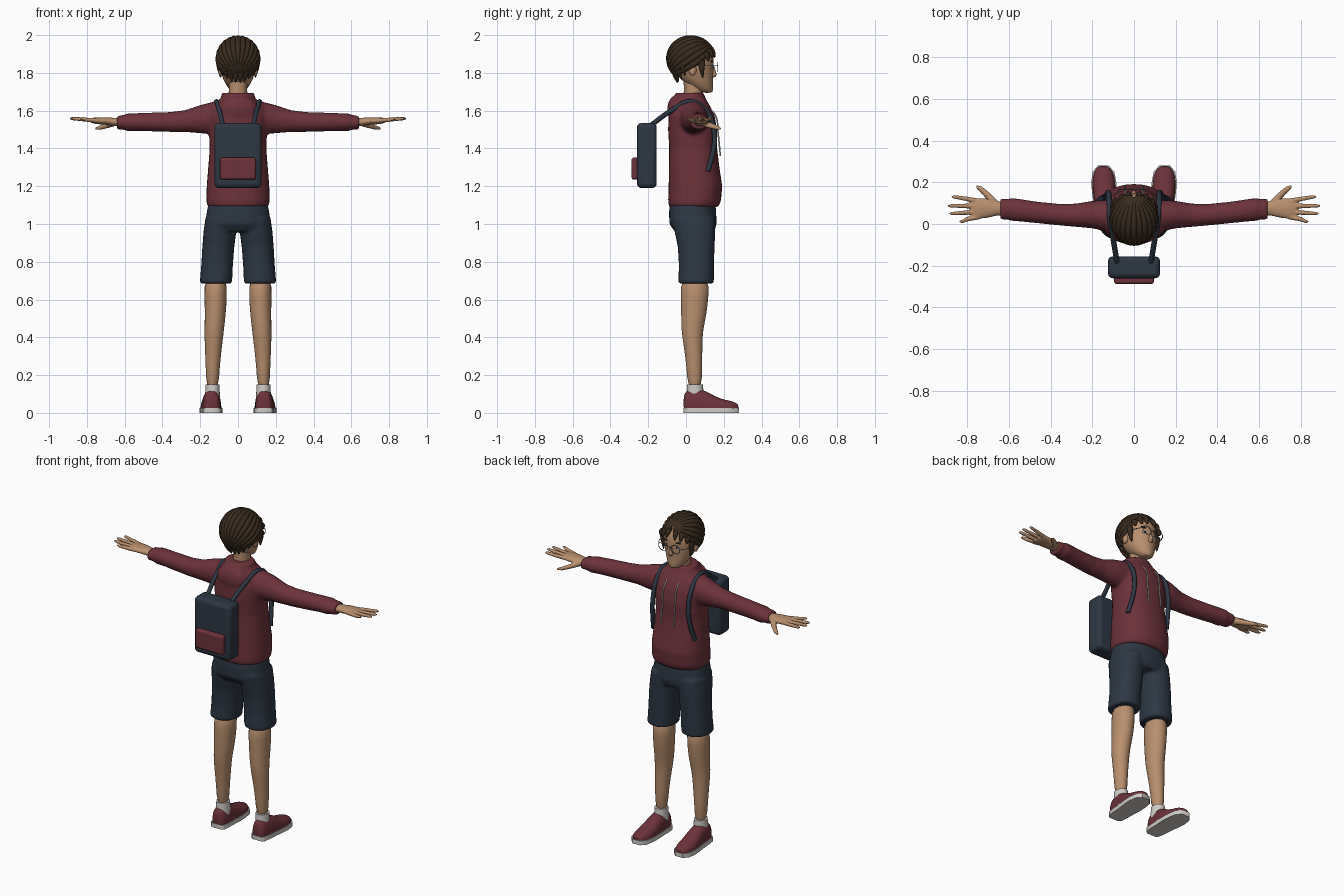
import bpy, bmesh, math
from mathutils import Matrix, Vector

if "Cube" in bpy.data.objects:
    bpy.data.objects.remove(bpy.data.objects["Cube"])


def mat(name, rgb):
    m = bpy.data.materials.new(name)
    m.diffuse_color = (*rgb, 1)
    m.use_nodes = True
    m.node_tree.nodes["Principled BSDF"].inputs["Base Color"].default_value = m.diffuse_color
    return m


RED = mat("dark red cloth", (0.15, 0.032, 0.043))
NAVY = mat("navy cloth", (0.026, 0.038, 0.056))
SKIN = mat("skin", (0.48, 0.275, 0.155))
HAIR = mat("brown hair", (0.04, 0.024, 0.013))
WHITE = mat("off white", (0.62, 0.6, 0.57))
GREY = mat("grey metal", (0.2, 0.2, 0.21))
BLACK = mat("near black", (0.012, 0.01, 0.01))
LIP = mat("lip", (0.32, 0.13, 0.09))


def loft(bm, rings, axis="z", n=20, p=2.0, floor=None, sx=1):
    """Skin through elliptical rings (x, y, z, a, b), capped at both ends."""
    u, v = {"z": (0, 1), "y": (0, 2), "x": (1, 2)}[axis]
    prev = None
    for i, (x, y, z, a, b) in enumerate(rings):
        ring = []
        for k in range(n):
            t = 2 * math.pi * k / n
            c, s = math.cos(t), math.sin(t)
            co = [x, y, z]
            co[u] += a * math.copysign(abs(c) ** (2 / p), c)
            co[v] += b * math.copysign(abs(s) ** (2 / p), s)
            if floor is not None:
                co[2] = max(co[2], floor)
            co[0] *= sx
            ring.append(bm.verts.new(co))
        if prev:
            for k in range(n):
                j = (k + 1) % n
                bm.faces.new((prev[k], prev[j], ring[j], ring[k]))
        if i in (0, len(rings) - 1):
            bm.faces.new(ring)
        prev = ring


def ball(bm, loc, size):
    m = Matrix.Translation(loc) @ Matrix.Diagonal((*size, 1))
    bmesh.ops.create_uvsphere(bm, u_segments=16, v_segments=10, radius=1, matrix=m)


def finish(name, bm, material, mirror=False, sub=0, voxel=0, smooth=0, angle=50):
    bmesh.ops.recalc_face_normals(bm, faces=bm.faces)
    me = bpy.data.meshes.new(name)
    bm.to_mesh(me)
    bm.free()
    ob = bpy.data.objects.new(name, me)
    bpy.context.collection.objects.link(ob)
    me.materials.append(material)
    bpy.ops.object.select_all(action="DESELECT")
    ob.select_set(True)
    bpy.context.view_layer.objects.active = ob
    bpy.ops.object.shade_smooth_by_angle(angle=math.radians(angle))
    if sub:
        ob.modifiers.new("round", "SUBSURF").levels = sub
        ob.modifiers["round"].render_levels = sub
    if voxel:
        r = ob.modifiers.new("merge", "REMESH")
        r.mode, r.voxel_size, r.use_smooth_shade = "VOXEL", voxel, True
        s = ob.modifiers.new("soften", "SMOOTH")
        s.factor, s.iterations = 0.5, smooth
    if mirror:
        ob.modifiers.new("mirror", "MIRROR").use_mirror_merge = False
    return ob


def part(name, rings, material, axis="z", n=20, p=2.0, floor=None, **kw):
    bm = bmesh.new()
    loft(bm, rings, axis, n, p, floor)
    return finish(name, bm, material, **kw)


def cord(name, pts, radius, material, cyclic=False):
    """Round cord along a smooth path, with a mirrored twin."""
    cu = bpy.data.curves.new(name, "CURVE")
    cu.dimensions, cu.bevel_depth, cu.bevel_resolution = "3D", radius, 2
    cu.resolution_u, cu.use_fill_caps = 6, True
    sp = cu.splines.new("BEZIER")
    sp.bezier_points.add(len(pts) - 1)
    sp.use_cyclic_u = cyclic
    for bp, co in zip(sp.bezier_points, pts):
        bp.co = co
        bp.handle_left_type = bp.handle_right_type = "AUTO"
    ob = bpy.data.objects.new(name, cu)
    bpy.context.collection.objects.link(ob)
    bpy.ops.object.select_all(action="DESELECT")
    ob.select_set(True)
    bpy.context.view_layer.objects.active = ob
    cu.materials.append(material)
    bpy.ops.object.convert(target="MESH")
    ob = bpy.context.object
    bpy.ops.object.shade_smooth_by_angle(angle=math.radians(50))
    ob.modifiers.new("mirror", "MIRROR")


def block(name, lo, hi, bevel, material):
    bm = bmesh.new()
    lo, hi = Vector(lo), Vector(hi)
    bmesh.ops.create_cube(bm, size=1, matrix=Matrix.Translation((lo + hi) / 2) @ Matrix.Diagonal((*(hi - lo), 1)))
    ob = finish(name, bm, material)
    b = ob.modifiers.new("bevel", "BEVEL")
    b.width, b.segments = bevel, 3


# Hoodie: torso, collar, hood and sleeves merged into one soft surface
bm = bmesh.new()
loft(bm, [(0, .04, 1.09, .16, .13), (0, .045, 1.12, .168, .14), (0, .05, 1.2, .166, .142),
          (0, .043, 1.3, .158, .134), (0, .038, 1.4, .15, .127), (0, .035, 1.5, .155, .13),
          (0, .03, 1.57, .16, .122), (0, .025, 1.62, .14, .105), (0, .022, 1.66, .095, .085),
          (0, .022, 1.69, .078, .07)], n=28, p=2.3)
loft(bm, [(0, .022, 1.61, .1, .09), (0, .022, 1.65, .098, .085), (0, .02, 1.695, .085, .075)], n=24)
ball(bm, (0, -.055, 1.605), (.105, .045, .075))
for s in (1, -1):
    loft(bm, [(.06, .03, 1.565, .085, .1), (.14, .04, 1.56, .075, .085), (.2, .045, 1.555, .066, .075),
              (.28, .042, 1.545, .056, .058), (.36, .045, 1.54, .052, .053), (.46, .055, 1.54, .052, .05),
              (.54, .065, 1.54, .054, .047), (.585, .07, 1.538, .056, .047), (.6, .07, 1.538, .05, .04),
              (.64, .072, 1.537, .052, .036)], "x", sx=s)
finish("hoodie", bm, RED, voxel=.009, smooth=5)

# Shorts: hips and two wide legs merged
bm = bmesh.new()
loft(bm, [(0, .035, 1.12, .155, .12), (0, .035, 1.06, .166, .125), (0, .037, 1.0, .172, .125),
          (0, .045, .96, .16, .105)], n=28, p=2.3)
for s in (1, -1):
    loft(bm, [(.088, .04, 1.03, .085, .115), (.096, .047, .96, .087, .108), (.104, .054, .88, .085, .098),
              (.111, .055, .78, .084, .093), (.117, .053, .685, .086, .095)], p=2.2, sx=s)
finish("shorts", bm, NAVY, voxel=.009, smooth=4)

# Legs, socks, shoes
part("leg", [(.118, .048, .72, .062, .078), (.118, .046, .62, .06, .074), (.12, .042, .52, .056, .068),
             (.126, .032, .44, .052, .058), (.13, .037, .36, .047, .05), (.134, .044, .25, .037, .042),
             (.135, .047, .12, .034, .038)], SKIN, mirror=True, sub=1)
part("sock", [(.135, .048, .07, .04, .046), (.135, .048, .12, .038, .044), (.135, .048, .15, .037, .042)],
     WHITE, mirror=True)
shoe = [(.138, -.014, .03, .028, .06), (.138, 0, .03, .042, .09), (.139, .05, .03, .048, .1),
        (.14, .1, .03, .05, .09), (.142, .15, .025, .055, .064), (.145, .2, .02, .056, .05),
        (.146, .25, .02, .048, .042), (.147, .28, .02, .022, .024)]
part("shoe", shoe, RED, "y", 24, 2.5, .02, mirror=True, sub=1)
bm = bmesh.new()
outline = [(x + a + .004, y) for x, y, z, a, b in shoe] + [(x - a - .004, y) for x, y, z, a, b in reversed(shoe)]
face = bm.faces.new([bm.verts.new((x, y, 0)) for x, y in outline])
up = bmesh.ops.extrude_face_region(bm, geom=[face])["geom"]
bmesh.ops.translate(bm, vec=(0, 0, .026), verts=[g for g in up if isinstance(g, bmesh.types.BMVert)])
finish("shoe_sole", bm, WHITE, mirror=True)

# Hands: palm, four fingers and a thumb merged
bm = bmesh.new()
loft(bm, [(.61, .072, 1.538, .032, .023), (.65, .075, 1.54, .034, .022), (.7, .076, 1.545, .046, .02),
          (.75, .074, 1.547, .051, .018), (.775, .072, 1.548, .045, .013)], "x", 16)
for y0, y1, tip in ((.11, .13, .875), (.086, .087, .892), (.06, .05, .885), (.034, .012, .838)):
    loft(bm, [(.74, y0, 1.547, .012, .012), (.8, (y0 + y1) / 2, 1.552, .0115, .0115),
              (tip - .015, y1, 1.558, .009, .009), (tip, y1, 1.559, .004, .004)], "x", 10)
loft(bm, [(.65, .085, 1.535, .024, .017), (.69, .125, 1.522, .024, .015), (.73, .163, 1.51, .018, .012),
          (.756, .18, 1.505, .008, .006)], "x", 10)
finish("hand", bm, SKIN, voxel=.005, smooth=2, mirror=True)

# Neck, head, ears and nose
part("neck", [(0, .035, 1.64, .052, .052), (0, .04, 1.72, .048, .05), (0, .04, 1.8, .055, .06)], SKIN)
part("head", [(0, .112, 1.694, .022, .026), (0, .1, 1.705, .042, .044), (0, .068, 1.745, .07, .077),
              (0, .048, 1.79, .088, .097), (0, .043, 1.84, .1, .105), (0, .037, 1.89, .104, .11),
              (0, .03, 1.94, .09, .095), (0, .03, 1.975, .05, .05)], SKIN, n=24, sub=1)
bm = bmesh.new()
ball(bm, (.093, .035, 1.815), (.012, .02, .03))
finish("ear", bm, SKIN, mirror=True)
part("nose", [(0, .14, 1.775, .01, .01), (0, .147, 1.785, .016, .019), (0, .143, 1.81, .01, .014),
              (0, .138, 1.845, .006, .01)], SKIN, n=12, sub=1)

# Face details
for name, c, size, m in (("eye", (.036, .136, 1.834), (.016, .007, .009), WHITE),
                         ("iris", (.036, .1405, 1.834), (.007, .004, .008), BLACK),
                         ("eyebrow", (.038, .136, 1.862), (.024, .007, .005), HAIR),
                         ("lips", (0, .134, 1.745), (.022, .006, .006), LIP)):
    bm = bmesh.new()
    ball(bm, c, size)
    finish(name, bm, m, mirror=name != "lips")

# Glasses: round rims, bridge and temples
cord("glasses_rim", [(.042 + .03 * math.cos(t * math.pi / 4), .165, 1.832 + .025 * math.sin(t * math.pi / 4))
                     for t in range(8)], .002, GREY, True)
cord("glasses_bridge", [(0, .169, 1.84), (.013, .165, 1.836)], .002, GREY)
cord("glasses_temple", [(.072, .164, 1.838), (.098, .12, 1.838), (.107, .04, 1.838)], .002, GREY)

# Hair: ridged shell whose locks run from forehead to nape
bm = bmesh.new()
tilt = Matrix.Rotation(math.radians(36), 3, "X")
locks, steps, spread = 15, 18, math.radians(112)
rows = []
for i in range(locks * 6 + 1):
    phi = -spread + 2 * spread * i / (locks * 6)
    r = .955 + .075 * abs(math.sin(math.pi * i / 6)) ** .7
    row = []
    for j in range(steps + 1):
        th = math.pi * (.02 + .96 * j / steps)
        d = tilt @ Vector((math.sin(th) * math.sin(phi) * r, math.cos(th), math.sin(th) * math.cos(phi) * r))
        row.append(bm.verts.new((d.x * .116, .028 + d.y * .132, 1.873 + d.z * .124)))
    rows.append(row)
for a, b in zip(rows, rows[1:]):
    for j in range(steps):
        bm.faces.new((a[j], a[j + 1], b[j + 1], b[j]))
finish("hair", bm, HAIR, angle=40)

# Loose lock tips: nape, sideburns and fringe
bm = bmesh.new()
for x, y, z, tx, ty, tz in ((.015, -.06, 1.83, .012, -.045, 1.745), (.045, -.055, 1.83, .033, -.038, 1.75),
                            (.07, -.04, 1.84, .056, -.025, 1.765), (.09, -.015, 1.85, .078, -.005, 1.785),
                            (.1, .085, 1.88, .09, .09, 1.77), (.085, .1, 1.91, .088, .118, 1.86),
                            (.055, .11, 1.935, .06, .142, 1.872), (.02, .12, 1.945, .03, .153, 1.878)):
    mid = [(x + tx) / 2 * 1.04, (y + ty) / 2 + (.006 if y > .09 else -.006), (z + tz) / 2]
    loft(bm, [(x, y, z, .02, .024), (*mid, .017, .016), (tx, ty, tz, .003, .003)], n=10)
finish("hair_tips", bm, HAIR, mirror=True, sub=1)

# Backpack with front pocket and shoulder straps
block("backpack", (-.125, -.26, 1.19), (.125, -.155, 1.535), .024, NAVY)
block("backpack_pocket", (-.095, -.288, 1.235), (.095, -.25, 1.352), .012, RED)
cord("backpack_strap", [(.08, -.19, 1.52), (.1, -.07, 1.605), (.115, .03, 1.648), (.12, .115, 1.59),
                        (.122, .15, 1.48), (.128, .145, 1.39), (.142, .115, 1.28)], .013, NAVY)

# Hood drawstrings
cord("drawstring", [(.04, .115, 1.625), (.042, .158, 1.57), (.043, .17, 1.48), (.043, .182, 1.36)], .004, WHITE)
